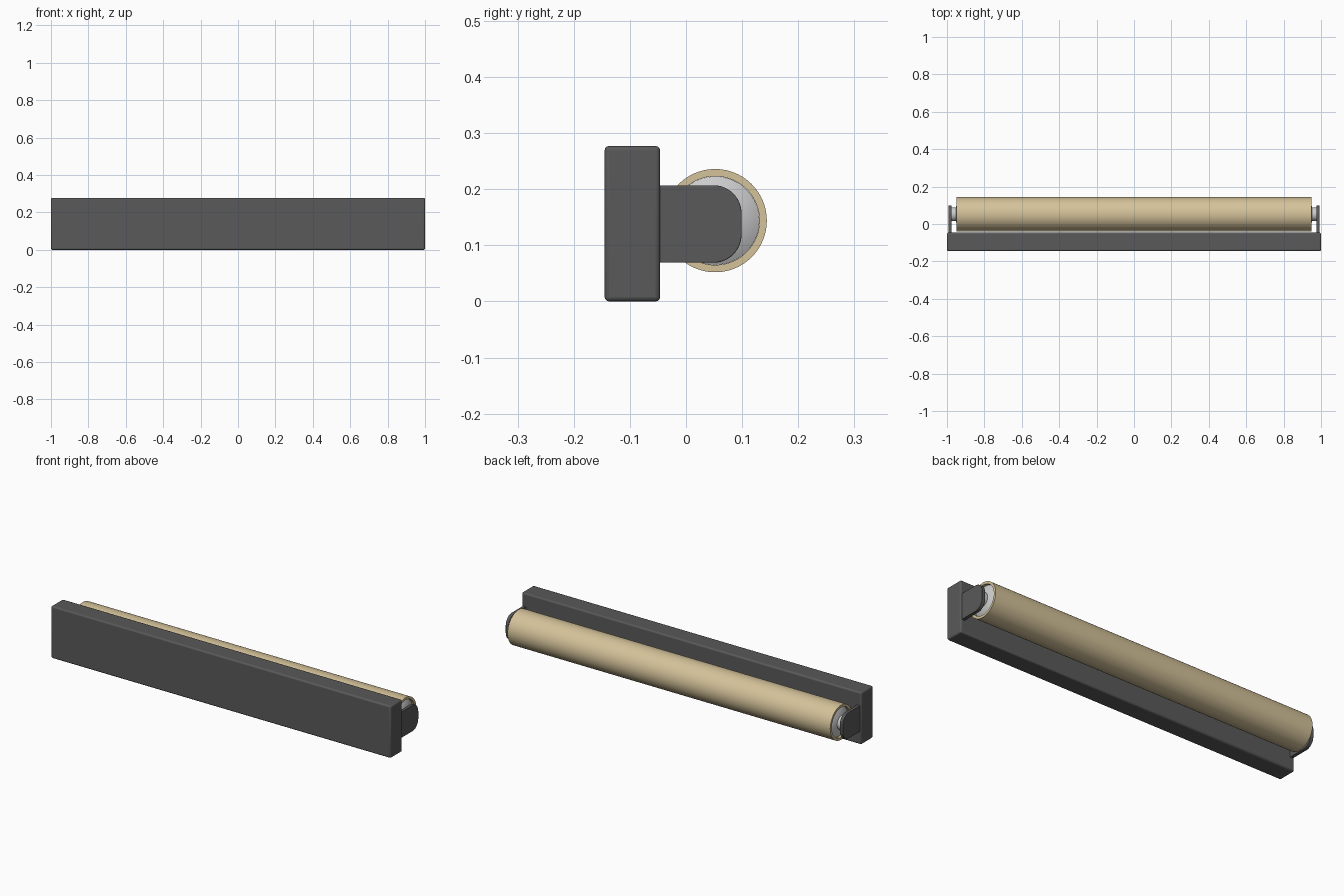
import bpy, math
from math import cos, sin, pi, radians

if "Cube" in bpy.data.objects:
    bpy.data.objects.remove(bpy.data.objects["Cube"])

CY, CZ = 0.052, 0.144          # roll axis


def material(name, col):
    m = bpy.data.materials.new(name)
    m.diffuse_color = (*col, 1)
    m.use_nodes = True
    m.node_tree.nodes["Principled BSDF"].inputs["Base Color"].default_value = m.diffuse_color
    return m


DARK = material("dark_grey", (0.10, 0.10, 0.10))
BEIGE = material("beige", (0.66, 0.54, 0.32))


def make(name, verts, faces, mat=None, bevel=0):
    me = bpy.data.meshes.new(name)
    me.from_pydata(verts, [], faces)
    ob = bpy.data.objects.new(name, me)
    bpy.context.collection.objects.link(ob)
    if mat:
        me.materials.append(mat)
    bpy.ops.object.select_all(action='DESELECT')
    ob.select_set(True)
    bpy.context.view_layer.objects.active = ob
    bpy.ops.object.mode_set(mode='EDIT')
    bpy.ops.mesh.select_all(action='SELECT')
    bpy.ops.mesh.normals_make_consistent(inside=False)
    bpy.ops.object.mode_set(mode='OBJECT')
    bpy.ops.object.shade_smooth_by_angle(angle=radians(40))
    if bevel:
        b = ob.modifiers.new("bevel", 'BEVEL')
        b.width, b.segments = bevel, 3
    return ob


def extrude_x(name, prof, x0, x1, mat, bevel=0, caps=None):
    """Extrude a closed (y, z) profile along x; caps may list end polygons."""
    n = len(prof)
    verts = [(x, y, z) for x in (x0, x1) for y, z in prof]
    faces = [(i, (i + 1) % n, n + (i + 1) % n, n + i) for i in range(n)]
    for c in caps or [list(range(n))]:
        faces += [tuple(c), tuple(n + i for i in c)]
    return make(name, verts, faces, mat, bevel)


# Back plate
extrude_x("back_plate", [(-0.145, 0), (-0.046, 0), (-0.046, 0.277), (-0.145, 0.277)],
          -1, 1, DARK, 0.008)

# Rounded end brackets
r, tip, lo, hi = 0.05, 0.099, 0.069, 0.207
arc = [(tip - r + r * sin(a), lo + r - r * cos(a)) for a in [i * pi / 24 for i in range(13)]]
prof = [(-0.05, lo)] + arc + [(y, lo + hi - z) for y, z in reversed(arc)] + [(-0.05, hi)]
for side, s in (("left", -1), ("right", 1)):
    extrude_x(side + "_bracket", prof, s * 0.975, s * 0.993, DARK, 0.002)

# Rolled sheet: thick tube with a narrow slot facing the plate
N = 80
angs = [radians(180 + 340 * i / N) for i in range(N + 1)]
ring = [(CY + R * cos(a), CZ + R * sin(a))
        for R, seq in ((0.092, angs), (0.079, angs[::-1])) for a in seq]
last = len(ring) - 1
extrude_x("rolled_sheet", ring, -0.95, 0.95, BEIGE,
          caps=[(i, i + 1, last - i - 1, last - i) for i in range(N)])

# Roller core with sloped ends and pins, turned about the roll axis
half = [(0.98, 0.037), (0.952, 0.037), (0.946, 0.06), (0.935, 0.0788)]
line = [(-x, q) for x, q in half] + half[::-1]
S = 64
verts = [(x, CY + q * cos(2 * pi * k / S), CZ + q * sin(2 * pi * k / S))
         for x, q in line for k in range(S)]
faces = [(j * S + k, j * S + (k + 1) % S, (j + 1) * S + (k + 1) % S, (j + 1) * S + k)
         for j in range(len(line) - 1) for k in range(S)]
faces += [tuple(range(S)), tuple((len(line) - 1) * S + k for k in range(S))]
make("roller_core", verts, faces)
